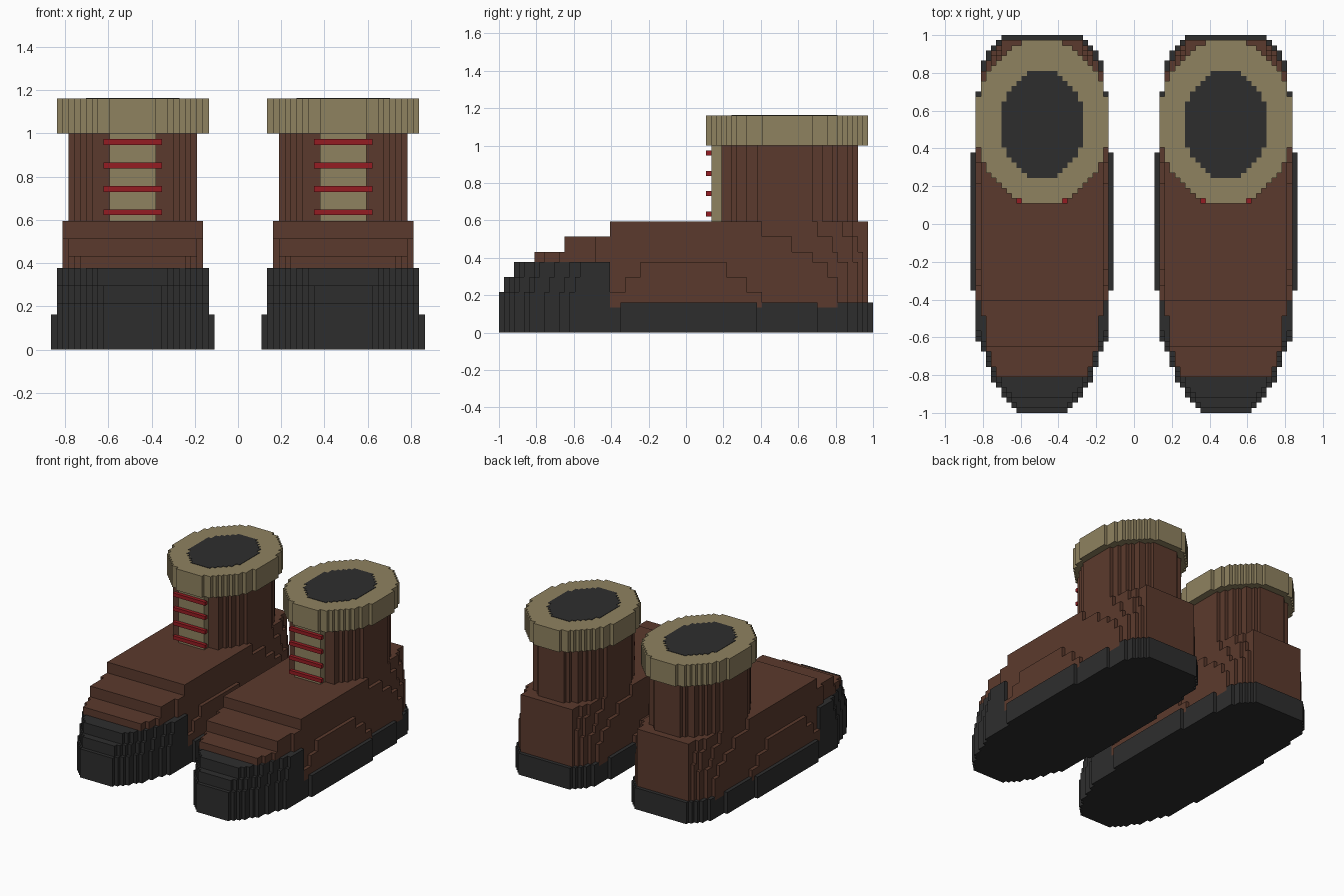
import bpy, bmesh, math

if "Cube" in bpy.data.objects:
    bpy.data.objects.remove(bpy.data.objects["Cube"])

V = 2 / 74          # block size
CX = 18             # boot centre, in blocks


def material(name, rgb):
    m = bpy.data.materials.new(name)
    m.diffuse_color = (*rgb, 1)
    m.use_nodes = True
    m.node_tree.nodes["Principled BSDF"].inputs["Base Color"].default_value = m.diffuse_color
    return m


BLACK = material("black_rubber", (0.027, 0.027, 0.027))
BROWN = material("brown_leather", (0.105, 0.042, 0.026))
TAN = material("tan_fleece", (0.275, 0.223, 0.117))
RED = material("red_lace", (0.30, 0.012, 0.016))


def add_prism(bm, width, y0, y1, z0, z1):
    """Extrude a stepped outline: width(row) is the half width of each block row."""
    right, last = [], None
    for y in range(y0, y1):
        w = width(y)
        if w != last:
            if last is not None:
                right.append((last, y))
            right.append((w, y))
        last = w
    right.append((last, y1))
    outline = right + [(-x, y) for x, y in reversed(right)]
    bottom = [bm.verts.new((x * V, y * V, z0 * V)) for x, y in outline]
    top = [bm.verts.new((x * V, y * V, z1 * V)) for x, y in outline]
    bm.faces.new(bottom[::-1])
    bm.faces.new(top)
    n = len(outline)
    for i in range(n):
        j = (i + 1) % n
        bm.faces.new((bottom[i], bottom[j], top[j], top[i]))


def make_part(name, mat, layers):
    """Build a part from stacked layers and place one copy in each boot."""
    bm = bmesh.new()
    for layer in layers:
        add_prism(bm, *layer)
    bmesh.ops.recalc_face_normals(bm, faces=bm.faces)
    me = bpy.data.meshes.new(name)
    bm.to_mesh(me)
    bm.free()
    me.materials.append(mat)
    for side, s in (("left", -1), ("right", 1)):
        ob = bpy.data.objects.new(f"{side}_{name}", me)
        ob.location.x = s * CX * V
        bpy.context.collection.objects.link(ob)


def steps(table):
    """Half width taken from (first row, half width) steps."""
    return lambda y: [w for start, w in table if y >= start or start == table[0][0]][-1]


def ellipse(cy, ry, rx):
    return lambda y: max(1, round(rx * math.sqrt(max(0, 1 - ((y + 0.5 - cy) / ry) ** 2))))


def const(w):
    return lambda y: w


# Foot outline shared by sole and toe cap
foot = steps([(-37, 5), (-36, 6), (-35, 7), (-34, 8), (-32, 9), (-31, 10), (-28, 11),
              (-25, 12), (-23, 13), (-13, 14), (14, 13), (26, 12), (32, 11), (34, 10),
              (35, 9), (36, 8)])


# Leather narrows toward the heel, more so in higher bands
def leather(k):
    def width(y):
        heel = ((15 - 3.5 * k, 12), (30 - 0.6 * k * k, 11), (32 - 0.24 * k * k, 10),
                (34 - 0.12 * k * k, 9), (35 - 0.08 * k * k, 8))
        w = 13 if k < 3 else 12
        for start, hw in heel:
            if y >= start:
                w = min(w, hw)
        if k >= 3:      # rounded vamp
            w = min(w, 9 if y < -28 else 10 if y < -25 else 11 if y < -18 else 12)
        elif k > 0 and y < -15 + 3 * k:
            w = 12
        return w
    return width


# Leather shoe body, in stepped bands rising to the ankle
bands = [(-15, 5, 8), (-15, 8, 11), (-15, 11, 14), (-30, 14, 16), (-24, 16, 19), (-15, 19, 22)]
make_part("shoe_body", BROWN, [(leather(k), y0, 36, z0, z1)
                               for k, (y0, z0, z1) in enumerate(bands)])


# Sole with a rim that shows only where it stands out past the leather
def rim(y):
    w = foot(y)
    return w if y < -15 or y >= 36 or w > leather(0)(y) else w - 1


make_part("sole", BLACK, [(foot, -37, 37, 0, 5), (rim, -37, 37, 5, 6)])


# Toe cap, stepping back as it rises
def cap(shift):
    return lambda y: min(13, foot(y - shift))


make_part("toe_cap", BLACK, [(cap(0), -37, -15, 6, 8), (cap(1), -36, -15, 8, 11),
                             (cap(2), -34, -15, 11, 14)])

# Ankle shaft, tongue and fleece cuff
make_part("shaft", BROWN, [(ellipse(19.5, 14.8, 11.2), 7, 34, 22, 37)])
make_part("tongue", TAN, [(const(4), 5, 7, 22, 37)])
make_part("cuff", TAN, [(ellipse(20, 16.3, 13.2), 4, 36, 37, 43)])
make_part("opening", BLACK, [(ellipse(19.5, 10.6, 8.2), 9, 30, 43, 43.1)])

# Laces across the tongue
make_part("laces", RED, [(const(5), 4, 5, z, z + 1) for z in (23, 27, 31, 35)])
